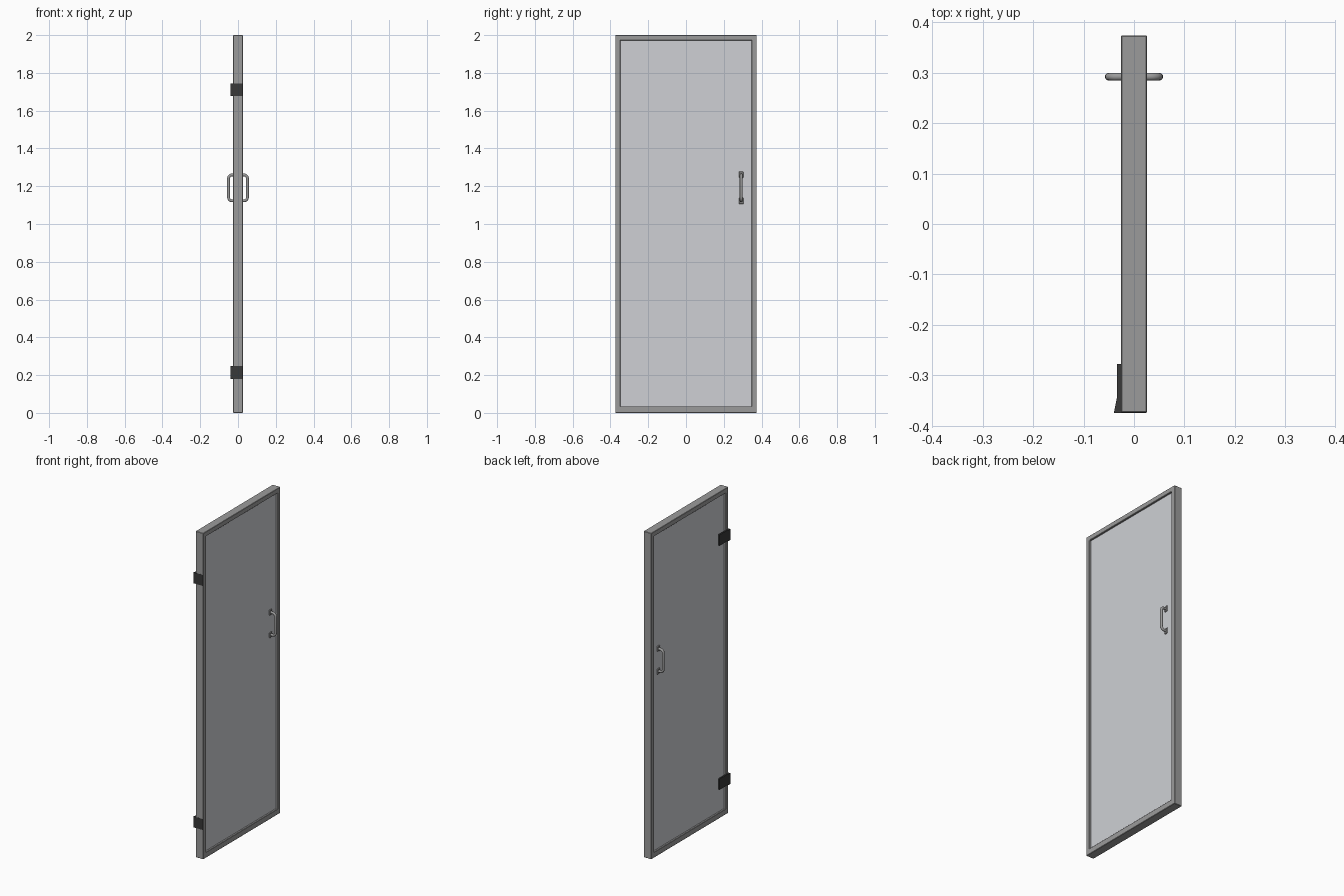
import bpy, bmesh, math
from mathutils import Vector

if "Cube" in bpy.data.objects:
    bpy.data.objects.remove(bpy.data.objects["Cube"])


def material(name, color):
    m = bpy.data.materials.new(name)
    m.diffuse_color = color
    m.use_nodes = True
    m.node_tree.nodes["Principled BSDF"].inputs["Base Color"].default_value = m.diffuse_color
    return m


FRAME = material("frame_grey", (0.33, 0.33, 0.33, 1))
GLASS = material("panel_grey", (0.62, 0.63, 0.66, 1))
DARK = material("hinge_dark", (0.04, 0.04, 0.04, 1))


def add_object(name, bm, mat, bevel=0.0):
    bmesh.ops.recalc_face_normals(bm, faces=bm.faces)
    me = bpy.data.meshes.new(name)
    bm.to_mesh(me)
    bm.free()
    ob = bpy.data.objects.new(name, me)
    bpy.context.collection.objects.link(ob)
    me.materials.append(mat)
    if bevel:
        mod = ob.modifiers.new("bevel", "BEVEL")
        mod.width = bevel
        mod.segments = 1
    return ob


def box(name, lo, hi, mat, bevel=0.0):
    bm = bmesh.new()
    bmesh.ops.create_cube(bm, size=1)
    for v in bm.verts:
        v.co = Vector([(a + b) / 2 + c * (b - a) for a, b, c in zip(lo, hi, v.co)])
    return add_object(name, bm, mat, bevel)


# Door frame: one rectangular ring with an open middle
X, Y = 0.026, 0.374
outer = [(-Y, 0), (Y, 0), (Y, 2), (-Y, 2)]
inner = [(-0.347, 0.035), (0.347, 0.035), (0.347, 1.971), (-0.347, 1.971)]
bm = bmesh.new()
rings = [[bm.verts.new((x, y, z)) for y, z in loop]
         for x, loop in ((-X, outer), (X, outer), (X, inner), (-X, inner))]
for k in range(4):
    a, b = rings[k], rings[(k + 1) % 4]
    for i in range(4):
        j = (i + 1) % 4
        bm.faces.new((a[i], a[j], b[j], b[i]))
add_object("door_frame", bm, FRAME, 0.002)

# Recessed door panel
PX = 0.015
box("door_panel", (-PX, -0.35, 0.03), (PX, 0.35, 1.975), GLASS)

# Wrap-round hinges: plan profile extruded upwards
profile = [(-0.025, -0.278), (-0.034, -0.278), (-0.034, -0.345), (-0.040, -0.3745),
           (0.025, -0.3745), (0.025, -0.371), (-0.025, -0.371)]
for name, z in (("lower_hinge", 0.18), ("upper_hinge", 1.677)):
    bm = bmesh.new()
    face = bm.faces.new([bm.verts.new((x, y, z)) for x, y in profile])
    ext = bmesh.ops.extrude_face_region(bm, geom=[face])
    bmesh.ops.translate(bm, vec=(0, 0, 0.067),
                        verts=[g for g in ext["geom"] if isinstance(g, bmesh.types.BMVert)])
    add_object(name, bm, DARK)

# D-shaped pull handles with small mounting plates, one each side
HY, Z0, Z1, REACH, R = 0.292, 1.123, 1.260, 0.050, 0.018
path = [(PX - 0.002, Z0)]
for cz, start in ((Z0 + R, -90), (Z1 - R, 0)):
    for i in range(6):
        a = math.radians(start + i * 18)
        path.append((REACH - R + R * math.cos(a), cz + R * math.sin(a)))
path.append((PX - 0.002, Z1))

for side, s in (("right", 1), ("left", -1)):
    cu = bpy.data.curves.new("pull", "CURVE")
    cu.dimensions = "3D"
    cu.bevel_depth = 0.0078
    cu.bevel_resolution = 3
    cu.use_fill_caps = True
    sp = cu.splines.new("POLY")
    sp.points.add(len(path) - 1)
    for p, (x, z) in zip(sp.points, path):
        p.co = (s * x, HY, z, 1)
    ob = bpy.data.objects.new(side + "_handle", cu)
    bpy.context.collection.objects.link(ob)
    bpy.ops.object.select_all(action="DESELECT")
    ob.select_set(True)
    bpy.context.view_layer.objects.active = ob
    bpy.ops.object.convert(target="MESH")
    ob = bpy.context.object
    ob.data.materials.clear()
    ob.data.materials.append(FRAME)
    bpy.ops.object.shade_smooth_by_angle(angle=math.radians(40))
    for end, z in (("lower", Z0 - 0.001), ("upper", Z1 + 0.001)):
        xs = sorted((s * (PX - 0.002), s * (PX + 0.006)))
        box(f"{side}_{end}_handle_plate", (xs[0], HY - 0.012, z - 0.017),
            (xs[1], HY + 0.012, z + 0.017), FRAME, 0.003)
